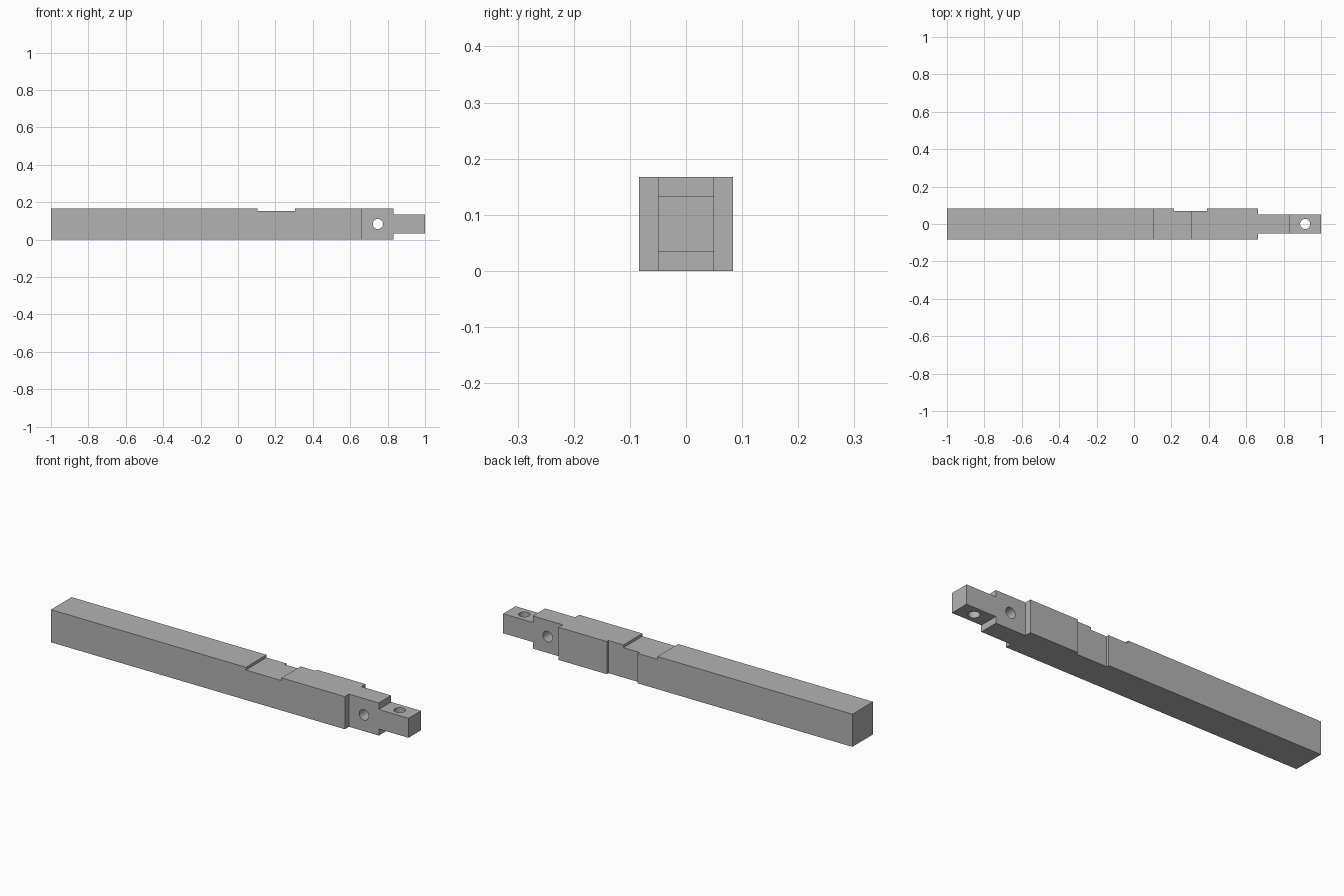
import bpy
import math

cube = bpy.data.objects.get("Cube")
if cube:
    bpy.data.objects.remove(cube, do_unlink=True)

grey = bpy.data.materials.new("plain_grey")
grey.use_nodes = True
color = (0.45, 0.45, 0.45, 1)
grey.diffuse_color = color
grey.node_tree.nodes["Principled BSDF"].inputs["Base Color"].default_value = color

SIDE = 0.167
HALF = SIDE / 2
TENON = 0.05     # half thickness of both tenons
DEPTH = 0.014    # depth of the shallow notches


def box(name, x, y, z):
    """Box from (low, high) ranges along each axis."""
    ranges = (x, y, z)
    bpy.ops.mesh.primitive_cube_add(size=1, location=[sum(r) / 2 for r in ranges])
    obj = bpy.context.object
    obj.name = name
    obj.scale = [r[1] - r[0] for r in ranges]
    bpy.ops.object.transform_apply(location=False, rotation=False, scale=True)
    return obj


def peg_cutter(name, x, rotation):
    bpy.ops.mesh.primitive_cylinder_add(
        vertices=32, radius=0.027, depth=0.4, location=(x, 0, HALF), rotation=rotation)
    bpy.context.object.name = name
    return bpy.context.object


# Square beam
beam = box("beam", (-1, 1), (-HALF, HALF), (0, SIDE))
beam.data.materials.append(grey)

# Cheeks beside the upright tenon, shoulders above and below the end tenon
cutters = []
for side, sign in (("front", -1), ("back", 1)):
    y = sorted((sign * TENON, sign * 0.2))
    cutters.append(box(side + "_cheek_cutter", (0.663, 1.1), y, (-0.1, 0.3)))
    z = sorted((HALF + sign * TENON, HALF + sign * 0.2))
    cutters.append(box(side + "_shoulder_cutter", (0.832, 1.1), (-0.2, 0.2), z))

# Shallow notches in the top and the back
cutters.append(box("top_notch_cutter", (0.103, 0.305), (-0.2, 0.2), (SIDE - DEPTH, 0.3)))
cutters.append(box("back_notch_cutter", (0.215, 0.39), (HALF - DEPTH, 0.2), (-0.1, 0.3)))

# Peg holes, one through each tenon
cutters.append(peg_cutter("cross_hole_cutter", 0.748, (math.pi / 2, 0, 0)))
cutters.append(peg_cutter("upright_hole_cutter", 0.915, (0, 0, 0)))

for cutter in cutters:
    cutter.hide_render = True
    cutter.display_type = 'WIRE'
    cutter.data.materials.append(grey)
    cut = beam.modifiers.new(cutter.name, 'BOOLEAN')
    cut.operation = 'DIFFERENCE'
    cut.solver = 'EXACT'
    cut.object = cutter

# Bake the cuts, drop the cutters and smooth the hole walls
bpy.ops.object.select_all(action='DESELECT')
beam.select_set(True)
bpy.context.view_layer.objects.active = beam
for name in [m.name for m in beam.modifiers]:
    bpy.ops.object.modifier_apply(modifier=name)
for cutter in cutters:
    bpy.data.objects.remove(cutter, do_unlink=True)
bpy.ops.object.shade_smooth_by_angle(angle=math.radians(30))
